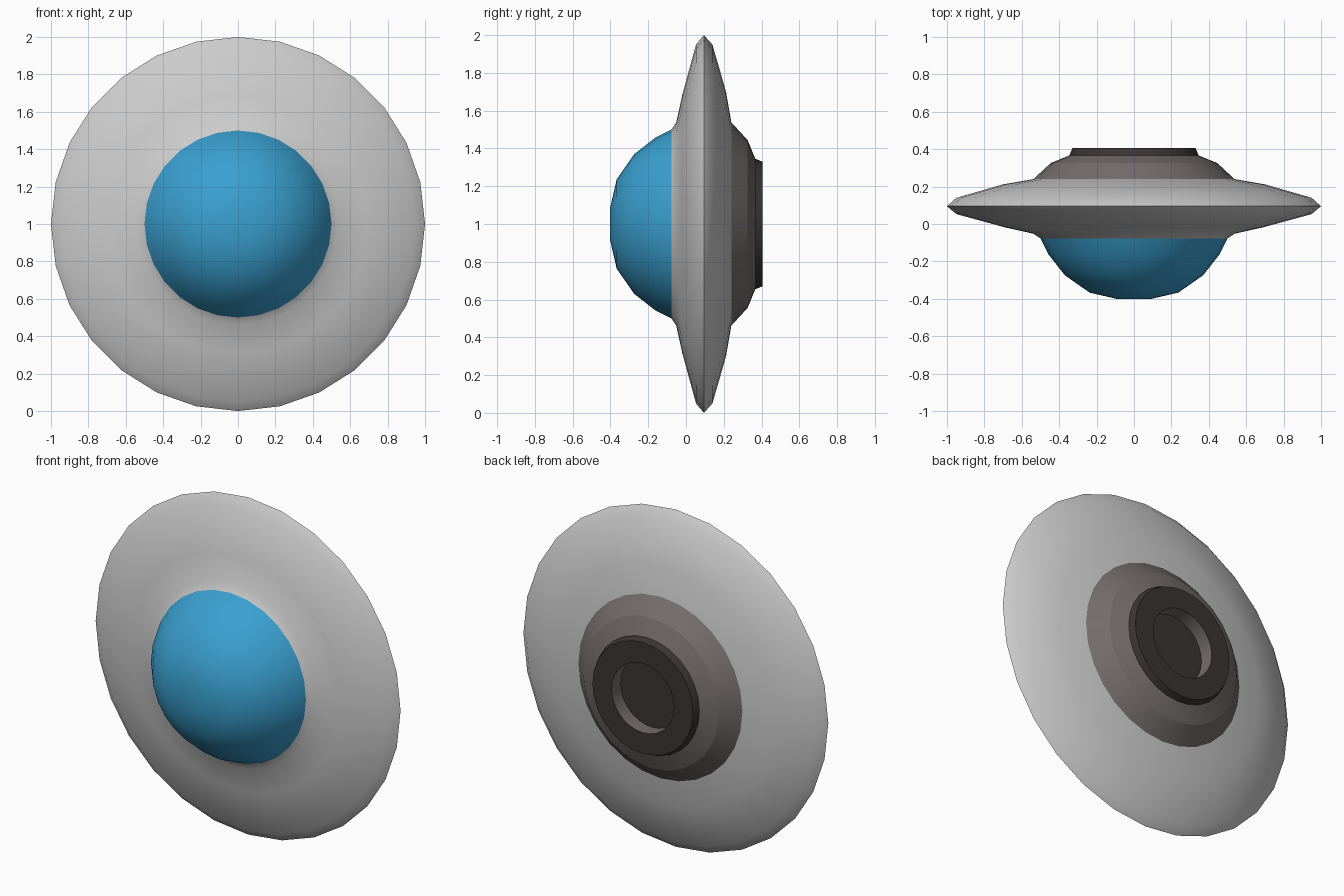
import bpy, bmesh, math

if "Cube" in bpy.data.objects:
    bpy.data.objects.remove(bpy.data.objects["Cube"])

SIDES = 28


def material(name, rgb):
    m = bpy.data.materials.new(name)
    m.diffuse_color = (*rgb, 1)
    m.use_nodes = True
    m.node_tree.nodes["Principled BSDF"].inputs["Base Color"].default_value = m.diffuse_color
    return m


GREY = material("hull grey", (0.60, 0.60, 0.60))
BLUE = material("dome blue", (0.042, 0.35, 0.63))
BROWN = material("warm grey", (0.175, 0.152, 0.152))
DARK = material("dark brown", (0.042, 0.035, 0.034))


def lathe(name, profile, mat, angle, cap_start=False, cap_end=False):
    """Revolve (y, radius) points about the y axis at z = 1."""
    bm = bmesh.new()
    rings = []
    for y, r in profile:
        rings.append([bm.verts.new((r * math.sin(a), y, 1 + r * math.cos(a)))
                      for a in (2 * math.pi * i / SIDES for i in range(SIDES))])
    for a, b in zip(rings, rings[1:]):
        for i in range(SIDES):
            j = (i + 1) % SIDES
            bm.faces.new((a[i], b[i], b[j], a[j]))
    if cap_start:
        bm.faces.new(rings[0])
    if cap_end:
        bm.faces.new(rings[-1][::-1])
    # consistent outward normals
    bm.normal_update()
    bm.faces.ensure_lookup_table()
    f = bm.faces[0]
    c = f.calc_center_median()
    if f.normal.x * c.x + f.normal.z * (c.z - 1) < 0:
        bmesh.ops.reverse_faces(bm, faces=bm.faces[:])
    me = bpy.data.meshes.new(name)
    bm.to_mesh(me)
    bm.free()
    me.materials.append(mat)
    ob = bpy.data.objects.new(name, me)
    bpy.context.collection.objects.link(ob)
    bpy.ops.object.select_all(action='DESELECT')
    ob.select_set(True)
    bpy.context.view_layer.objects.active = ob
    bpy.ops.object.shade_smooth_by_angle(angle=math.radians(angle))
    return ob


# Glass dome at the front
lathe("dome", [(-0.402, 0.085), (-0.367, 0.237), (-0.274, 0.37),
               (-0.163, 0.457), (-0.077, 0.50)], BLUE, 40, cap_start=True)

# Wide saucer disc with a small bevelled collar around the dome
lathe("disc", [(-0.077, 0.50), (-0.052, 0.538), (-0.018, 0.69), (0.053, 0.95),
               (0.095, 1.0), (0.14, 0.95), (0.212, 0.70), (0.24, 0.538)], GREY, 30)

# Stepped housing at the back
lathe("rear_housing", [(0.24, 0.538), (0.326, 0.445), (0.367, 0.345)], BROWN, 20)

# Dark end ring around the recess
lathe("end_ring", [(0.367, 0.345), (0.405, 0.33), (0.405, 0.205)], DARK, 30)

# Recess: lighter wall and dark floor
recess = lathe("recess", [(0.405, 0.205), (0.32, 0.205)], BROWN, 30, cap_end=True)
recess.data.flip_normals()
recess.data.materials.append(DARK)
for p in recess.data.polygons:
    p.material_index = 1 if abs(p.normal.y) > 0.9 else 0
